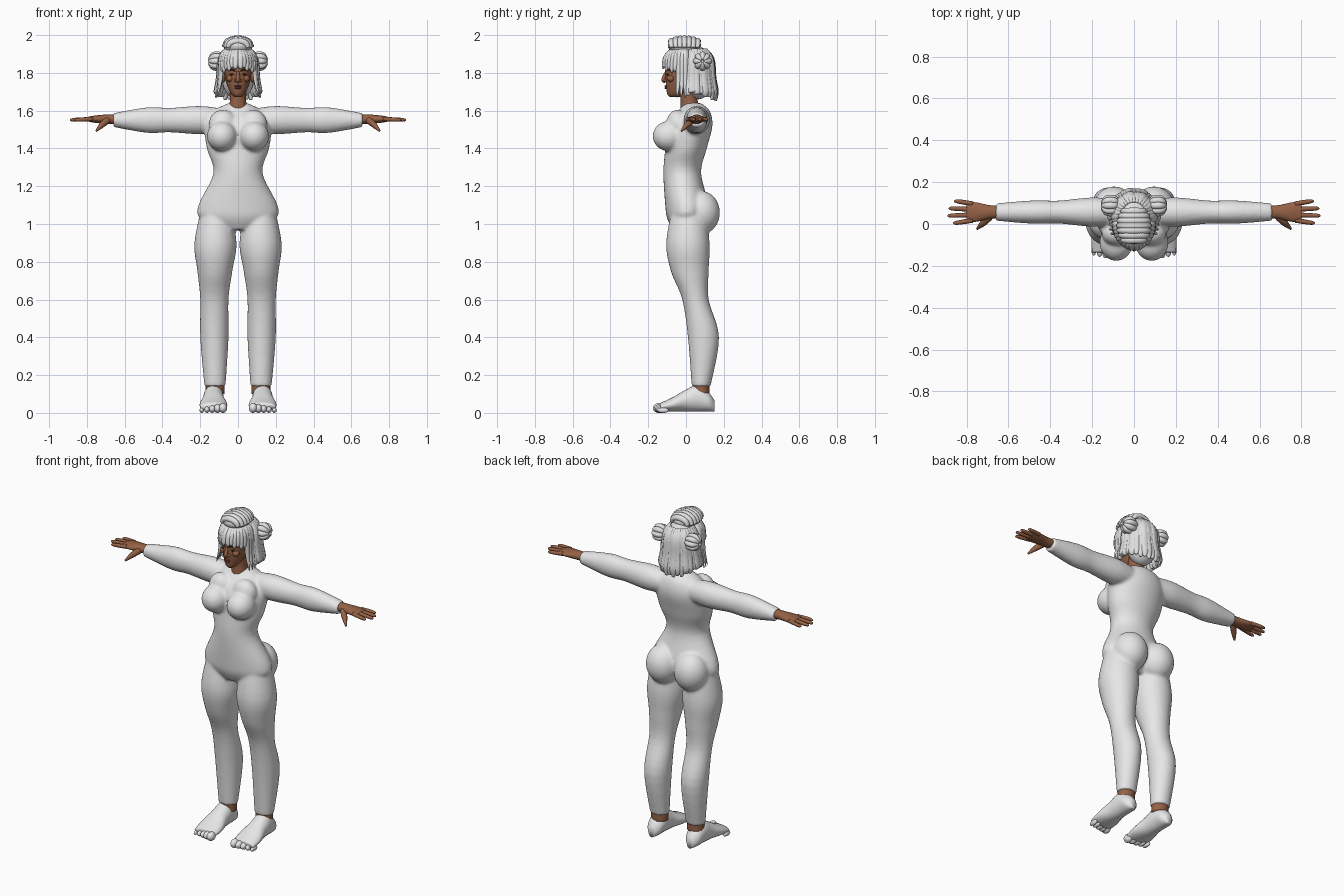
import bpy, bmesh
from math import sin, cos, tau, radians, sqrt
from mathutils import Vector, Matrix

if "Cube" in bpy.data.objects:
    bpy.data.objects.remove(bpy.data.objects["Cube"])

SIDES = {"left": 1, "right": -1}


def material(name, red, green, blue):
    mat = bpy.data.materials.new(name)
    mat.use_nodes = True
    mat.diffuse_color = (red, green, blue, 1)
    shader = mat.node_tree.nodes["Principled BSDF"]
    shader.inputs["Base Color"].default_value = mat.diffuse_color
    return mat


suit = material("pale grey suit", .8, .8, .8)
hair = material("pale grey hair", .74, .74, .74)
skin = material("brown skin", .3, .12, .06)
lip_colour = material("dark lips", .2, .06, .04)
dark = material("dark brown", .05, .03, .02)


def finish(bm, name, mat):
    bmesh.ops.recalc_face_normals(bm, faces=bm.faces)
    mesh = bpy.data.meshes.new(name)
    bm.to_mesh(mesh)
    bm.free()
    mesh.materials.append(mat)
    for polygon in mesh.polygons:
        polygon.use_smooth = True
    part = bpy.data.objects.new(name, mesh)
    bpy.context.collection.objects.link(part)
    return part


def flow(rows, steps=5):
    """Smooth curve through rows of numbers."""
    last = len(rows) - 1
    result = []
    for i in range(last):
        before, start, end, after = (rows[min(max(k, 0), last)] for k in range(i - 1, i + 3))
        for step in range(steps):
            t = step / steps
            result.append([
                q + t / 2 * (r - p + t * (2 * p - 5 * q + 4 * r - w + t * (3 * (q - r) + w - p)))
                for p, q, r, w in zip(before, start, end, after)])
    return result + [rows[last]]


def loft(bm, rings, sides=24):
    """Closed skin over rings of centre, half axis, half axis."""
    previous = None
    for centre, u, v in rings:
        angles = [tau * k / sides for k in range(sides)]
        ring = [bm.verts.new(centre + u * cos(a) + v * sin(a)) for a in angles]
        if previous:
            for k in range(sides):
                bm.faces.new((previous[k - 1], previous[k], ring[k], ring[k - 1]))
        else:
            bm.faces.new(ring)
        previous = ring
    bm.faces.new(previous)


def column(bm, rows):
    """Upright form from rows of height, front, back, left edge, right edge."""
    loft(bm, [(Vector(((left + right) / 2, (front + back) / 2, z)),
               Vector(((right - left) / 2, 0, 0)), Vector((0, (back - front) / 2, 0)))
              for z, front, back, left, right in flow(rows)], sides=36)


def symmetric(bm, rows):
    column(bm, [(z, front, back, -half, half) for z, front, back, half in rows])


def sideways(bm, side, y, z, rows):
    """Form along x from rows of reach, half depth, half height."""
    loft(bm, [(Vector((side * x, y, z)), Vector((0, depth, 0)), Vector((0, 0, height)))
              for x, depth, height in flow(rows)])


def tube(bm, rows, up=(0, 0, 1), flat=1):
    """Tapered tube through rows of x, y, z, radius."""
    rows = flow(rows)
    points = [Vector(row[:3]) for row in rows]
    rings = []
    for i, point in enumerate(points):
        along = points[min(i + 1, len(points) - 1)] - points[max(i - 1, 0)]
        u = along.cross(Vector(up)).normalized()
        v = along.cross(u).normalized()
        radius = rows[i][3]
        rings.append((point, u * radius, v * radius * flat))
    loft(bm, rings, sides=10)


def ball(bm, centre, size):
    matrix = Matrix.Translation(centre) @ Matrix.Diagonal((*size, 1))
    bmesh.ops.create_uvsphere(bm, u_segments=24, v_segments=14, radius=1, matrix=matrix)


def strand(bm, degrees, centre, stretch, profile):
    """Flat lock of hair at an angle from the back; profile is distance, height, width."""
    a = radians(degrees)
    rows = [(d * sin(a), centre + stretch * d * cos(a), z, width) for d, z, width in profile]
    tube(bm, rows, up=(sin(a), cos(a), 0), flat=.7)


# Body suit: trunk, legs, arms, chest and seat fused into one skin
bm = bmesh.new()
symmetric(bm, [(.97, -.07, .06, .09), (1.03, -.1, .1, .2), (1.1, -.11, .12, .21),
               (1.27, -.12, .08, .13), (1.4, -.11, .11, .165), (1.52, -.1, .14, .175),
               (1.6, -.04, .125, .125), (1.64, -.01, .08, .05)])
for side in SIDES.values():
    legs = [(1.1, -.07, .1, .04, .19), (.9, -.105, .125, .008, .231), (.75, -.08, .12, .03, .215),
            (.6, -.02, .12, .05, .2), (.4, .01, .175, .05, .2), (.14, .03, .13, .066, .178)]
    column(bm, [(z, front, back, side * inner, side * outer) for z, front, back, inner, outer in legs])
    sideways(bm, side, .057, 1.55, [(.08, .06, .06), (.2, .07, .075), (.36, .055, .065),
                                    (.48, .056, .068), (.66, .042, .037)])
    ball(bm, (side * .085, -.09, 1.465), (.08, .087, .08))
    ball(bm, (side * .08, -.045, 1.53), (.075, .06, .075))
    ball(bm, (side * .095, .08, 1.06), (.1, .1, .115))
body = finish(bm, "body_suit", suit)
fuse = body.modifiers.new("fuse", "REMESH")
fuse.mode = "VOXEL"
fuse.voxel_size = .009
fuse.use_smooth_shade = True
relax = body.modifiers.new("relax", "SMOOTH")
relax.iterations = 6

for name, side in SIDES.items():
    # Foot with five toes shrinking outward
    bm = bmesh.new()
    foot = [(.15, .02, .06), (.12, .045, .1), (.06, .053, .14), (0, .058, .115),
            (-.07, .073, .075), (-.135, .07, .045)]
    loft(bm, [(Vector((side * .13, y, height / 2 + .008)), Vector((width, 0, 0)),
               Vector((0, 0, height / 2))) for y, width, height in flow(foot)])
    for toe in range(5):
        radius = .026 - .003 * toe
        ball(bm, (side * (.08 + .028 * toe), .006 * toe - .145, radius), (radius * .85, .03, radius))
    finish(bm, name + "_foot", suit)

    # Bare ankle between suit and foot
    bm = bmesh.new()
    edges = (.034, .124, side * .072, side * .172)
    column(bm, [(.1, *edges), (.15, *edges)])
    finish(bm, name + "_ankle", skin)

    # Hand: palm, four fingers and a lowered thumb
    bm = bmesh.new()
    sideways(bm, side, .057, 1.555, [(.63, .03, .026), (.69, .033, .025), (.76, .047, .019),
                                     (.8, .04, .011)])
    for finger, reach in enumerate((.865, .89, .885, .86)):
        y = .018 + .026 * finger
        spread = .008 * (finger - 1.5)
        tube(bm, [(side * .77, y, 1.556, .012), (side * (reach - .02), y + spread, 1.552, .01),
                  (side * reach, y + spread, 1.55, .003)])
    tube(bm, [(side * .69, .035, 1.55, .018), (side * .72, .005, 1.525, .016),
              (side * .75, -.024, 1.492, .005)])
    finish(bm, name + "_hand", skin)

# Head with neck, nose, cheeks and ears
bm = bmesh.new()
symmetric(bm, [(1.672, -.085, -.03, .016), (1.69, -.1, 0, .037), (1.75, -.107, .06, .063),
               (1.82, -.108, .09, .072), (1.88, -.1, .1, .068), (1.93, -.03, .04, .02)])
symmetric(bm, [(1.61, -.03, .075, .052), (1.66, -.028, .06, .042), (1.74, -.03, .06, .042)])
tube(bm, [(0, -.104, 1.805, .008), (0, -.119, 1.765, .012), (0, -.108, 1.753, .009)], up=(0, 1, 0))
for side in SIDES.values():
    ball(bm, (side * .013, -.108, 1.76), (.009, .01, .008))
    ball(bm, (side * .042, -.08, 1.77), (.02, .02, .018))
    ball(bm, (side * .078, .018, 1.785), (.012, .024, .037))
finish(bm, "head", skin)

bm = bmesh.new()
for z in (1.72, 1.73):
    ball(bm, (0, -.106, z), (.02, .008, .005))
finish(bm, "lips", lip_colour)

bm = bmesh.new()
for side in SIDES.values():
    ball(bm, (side * .03, -.097, 1.792), (.014, .006, .005))
    tube(bm, [(side * .014, -.108, 1.81, .003), (side * .032, -.1, 1.817, .004),
              (side * .052, -.082, 1.812, .002)])
finish(bm, "eyes_and_brows", dark)

# Back hair: cap with a bob of overlapping locks
bm = bmesh.new()
ball(bm, (0, .035, 1.86), (.088, .105, .085))
ball(bm, (0, .065, 1.77), (.085, .075, .11))
for i, degrees in enumerate(range(-108, 109, 12)):
    width = .02 + .003 * (i % 3)
    end = 1.65 + .035 * abs(sin(radians(degrees))) ** 3 + .008 * (i % 2)
    strand(bm, degrees, .045, 1, [(.06, 1.925, .012), (.09, 1.87, width), (.1, 1.77, width),
                                  (.112, 1.7, width), (.115, end, .008)])
finish(bm, "back_hair", hair)

# Front hair: short parted fringe, then long locks beside the face
bm = bmesh.new()
for side in SIDES.values():
    for i in range(9):
        degrees = side * (172 - 10 * i)
        long = i > 5
        end = 1.67 if long else 1.82 - .005 * i + .012 * (i % 2)
        strand(bm, degrees, 0, 1.2 - .02 * i,
               [(.06, 1.925, .014), (.09, 1.885, .017), (.1, (1.85 + end) / 2, .013),
                (.12 if long else .1, end, .003)])
finish(bm, "fringe_and_locks", hair)

# Top knot with swept strands
bm = bmesh.new()
ball(bm, (0, -.008, 1.943), (.077, .088, .05))
for i in range(-3, 4):
    y = .023 * i
    fall = sqrt(1 - (y / .1) ** 2)
    arc = [(fall * .075 * cos(k * tau / 8), y - .008, 1.935 + fall * .046 * sin(k * tau / 8),
            .012 + .006 * sin(k * tau / 8)) for k in range(5)]
    tube(bm, arc, up=(0, 1, 0))
finish(bm, "top_knot", hair)

# Side buns: ribbed coils around a core
for name, side in SIDES.items():
    bm = bmesh.new()
    ball(bm, (side * .112, .088, 1.862), (.036, .034, .036))
    for i in range(8):
        dy, dz = cos(i * tau / 8), sin(i * tau / 8)
        coil = ((.075, .012, .01), (.095, .032, .016), (.13, .032, .016), (.152, .01, .008))
        tube(bm, [(side * x, .088 + spread * dy, 1.862 + spread * dz, radius)
                  for x, spread, radius in coil], up=(0, -dz, dy))
    finish(bm, name + "_bun", hair)
